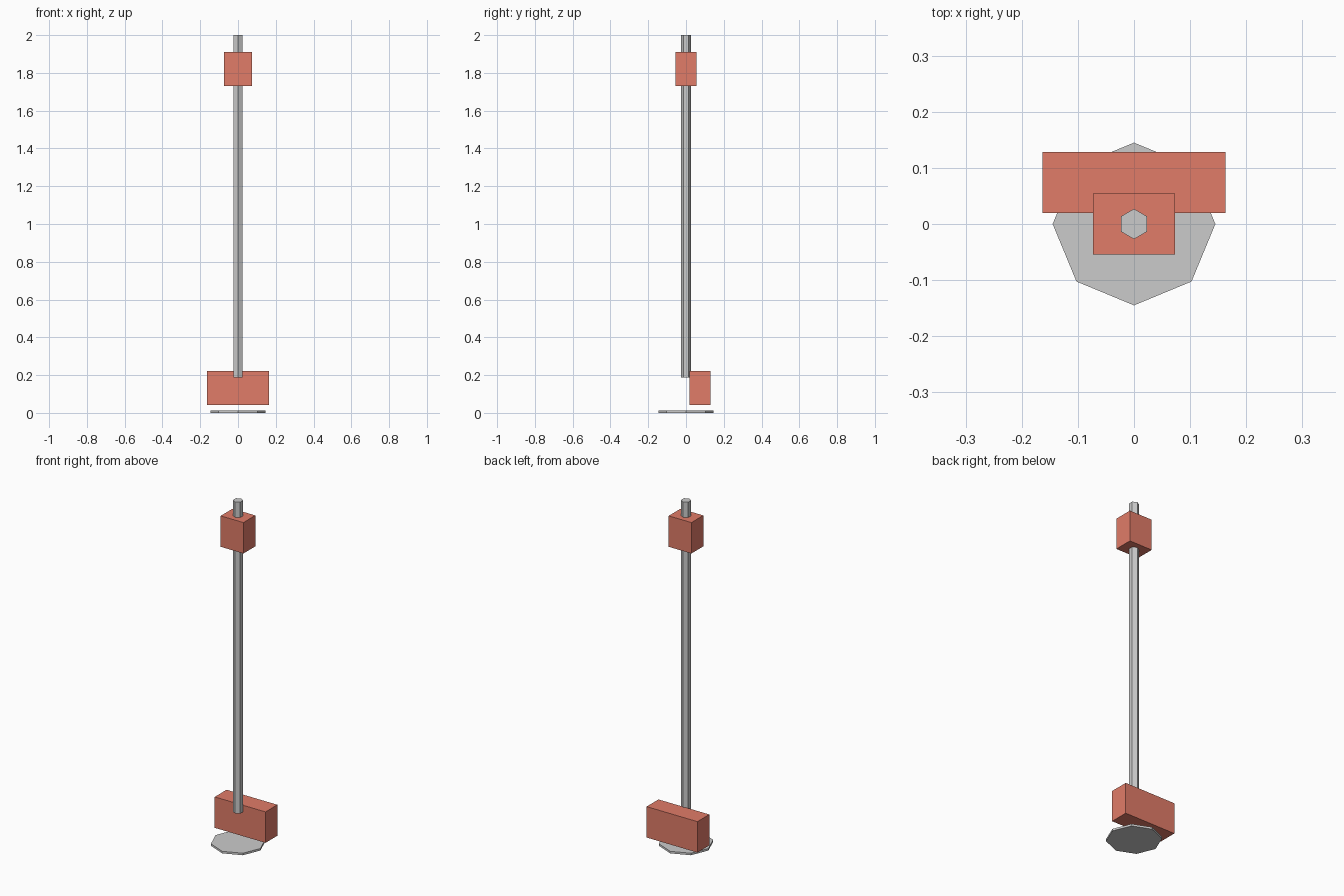
import bpy

if "Cube" in bpy.data.objects:
    bpy.data.objects.remove(bpy.data.objects["Cube"])

red = bpy.data.materials.new("red_paint")
red.diffuse_color = (0.75, 0.2, 0.14, 1)
red.use_nodes = True
red.node_tree.nodes["Principled BSDF"].inputs["Base Color"].default_value = red.diffuse_color


def prism(name, sides, radius, z0, z1):
    """Upright flat-sided cylinder between two heights."""
    bpy.ops.mesh.primitive_cylinder_add(
        vertices=sides, radius=radius, depth=z1 - z0, location=(0, 0, (z0 + z1) / 2))
    bpy.context.object.name = name


def box(name, size, centre):
    """Red box with its size stored in the mesh."""
    bpy.ops.mesh.primitive_cube_add(size=1, location=centre)
    ob = bpy.context.object
    ob.name = name
    ob.scale = size
    bpy.ops.object.transform_apply(location=False, rotation=False, scale=True)
    ob.data.materials.append(red)


# Octagonal floor plate and hexagonal pole
prism("base_plate", 8, 0.145, 0.0, 0.012)
prism("pole", 6, 0.027, 0.187, 2.0)

# Block around the pole top, wider block behind the pole foot
box("upper_block", (0.146, 0.109, 0.18), (0, 0, 1.82))
box("lower_block", (0.327, 0.109, 0.18), (0, 0.074, 0.132))
